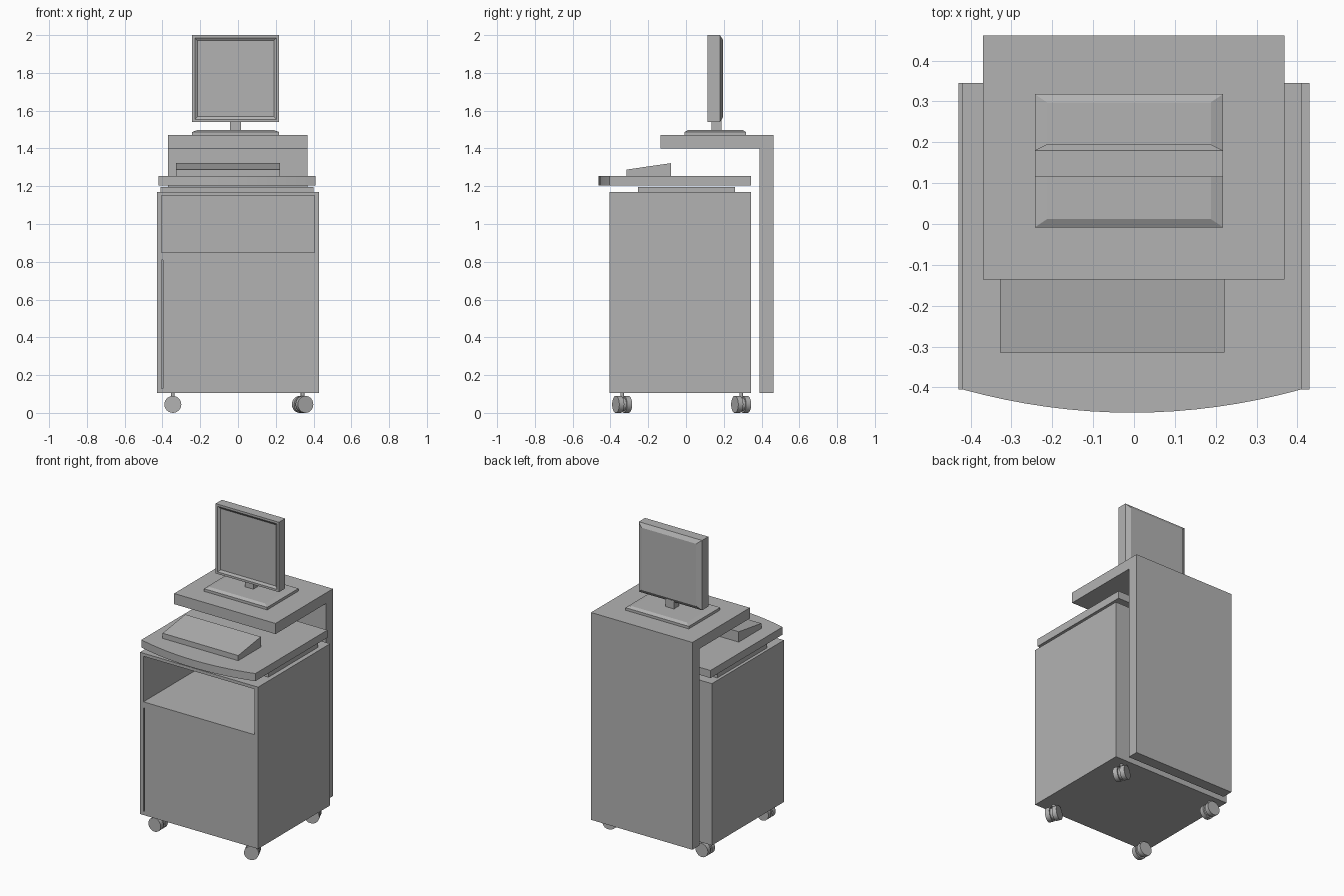
import bpy, bmesh, math
from mathutils import Matrix, Vector

if "Cube" in bpy.data.objects:
    bpy.data.objects.remove(bpy.data.objects["Cube"], do_unlink=True)

GREY = (0.45, 0.45, 0.45, 1)
grey = bpy.data.materials.new("plain grey")
grey.use_nodes = True
grey.diffuse_color = GREY
grey.node_tree.nodes["Principled BSDF"].inputs["Base Color"].default_value = GREY


def finish(name, bm):
    bmesh.ops.recalc_face_normals(bm, faces=bm.faces)
    mesh = bpy.data.meshes.new(name)
    bm.to_mesh(mesh)
    bm.free()
    mesh.materials.append(grey)
    ob = bpy.data.objects.new(name, mesh)
    bpy.context.collection.objects.link(ob)
    return ob


def box_bm(x, y, z):
    bm = bmesh.new()
    bmesh.ops.create_cube(bm, size=1)
    for v in bm.verts:
        v.co = [lo + (hi - lo) * (c + 0.5) for (lo, hi), c in zip((x, y, z), v.co)]
    return bm


def box(name, x, y, z):
    return finish(name, box_bm(x, y, z))


def prism(name, points, axis, lo, hi):
    """Extrude a 2D outline along an axis ('x' or 'z')."""
    bm = bmesh.new()
    place = (lambda a, b: (lo, a, b)) if axis == "x" else (lambda a, b: (a, b, lo))
    face = bm.faces.new([bm.verts.new(place(a, b)) for a, b in points])
    out = bmesh.ops.extrude_face_region(bm, geom=[face])["geom"]
    move = Vector((hi - lo, 0, 0)) if axis == "x" else Vector((0, 0, hi - lo))
    bmesh.ops.translate(bm, vec=move, verts=[g for g in out if isinstance(g, bmesh.types.BMVert)])
    return finish(name, bm)


def face_towards(bm, direction):
    bm.normal_update()
    return max(bm.faces, key=lambda f: f.normal.dot(Vector(direction)))


def taper(bm, direction, insets, rise):
    """Extrude one face outward and shrink it into a sloping edge."""
    face = face_towards(bm, direction)
    new = bmesh.ops.extrude_discrete_faces(bm, faces=[face])["faces"][0]
    mid = new.calc_center_median()
    for v in new.verts:
        for i, amount in enumerate(insets):
            if amount:
                v.co[i] -= math.copysign(amount, v.co[i] - mid[i])
        v.co += Vector(direction) * rise


def cut(target, cutter):
    mod = target.modifiers.new("cut", "BOOLEAN")
    mod.operation, mod.solver, mod.object = "DIFFERENCE", "EXACT", cutter
    cutter.hide_render = True
    bpy.context.view_layer.objects.active = target
    bpy.ops.object.modifier_apply(modifier=mod.name)
    bpy.data.objects.remove(cutter, do_unlink=True)


# Cabinet with an open compartment and the narrow gap beside the door
cabinet = box("cabinet", (-0.43, 0.43), (-0.405, 0.345), (0.105, 1.17))
cut(cabinet, box("compartment", (-0.405, 0.405), (-0.5, 0.32), (0.85, 1.15)))
cut(cabinet, box("door_gap", (-0.405, -0.398), (-0.5, -0.38), (0.13, 0.81)))

# Sliding tray with a bowed front edge
box("tray_slide", (-0.41, 0.40), (-0.255, 0.26), (1.17, 1.197))
steps = 16
arc = []
for i in range(steps + 1):
    t = -1 + 2 * i / steps
    arc.append((0.415 * t - 0.005, -0.462 + 0.057 * t * t))
prism("tray", arc + [(0.41, 0.345), (-0.42, 0.345)], "z", 1.204, 1.254)

# Wedge keyboard
prism("keyboard", [(-0.315, 1.254), (-0.08, 1.254), (-0.08, 1.322), (-0.315, 1.288)],
      "x", -0.328, 0.222)

# Back panel and upper shelf in one angled piece
prism("monitor_stand", [(0.39, 0.105), (0.462, 0.105), (0.462, 1.47), (-0.136, 1.47),
                        (-0.136, 1.40), (0.39, 1.40)], "x", -0.37, 0.368)

# Monitor foot and neck
foot = box_bm((-0.243, 0.218), (-0.008, 0.318), (1.47, 1.487))
taper(foot, (0, 0, 1), (0.03, 0.02, 0), 0.011)
finish("monitor_foot", foot)
box("monitor_neck", (-0.043, 0.017), (0.135, 0.187), (1.49, 1.55))

# Monitor with sloped back edges and a recessed screen
monitor = box_bm((-0.243, 0.218), (0.115, 0.18), (1.54, 2.0))
taper(monitor, (0, 1, 0), (0.032, 0, 0.025), 0.016)
screen = face_towards(monitor, (0, -1, 0))
bmesh.ops.inset_region(monitor, faces=[screen], thickness=0.02)
bmesh.ops.inset_region(monitor, faces=[screen], thickness=0.02, depth=-0.01)
finish("monitor", monitor)


# Twin wheel casters
def caster(name, x, y, turn):
    bm = bmesh.new()
    lying = Matrix.Rotation(math.pi / 2, 4, "X")
    for offset, radius, depth in ((-0.023, 0.045, 0.029), (0.023, 0.045, 0.029), (0, 0.036, 0.02)):
        bmesh.ops.create_cone(bm, cap_ends=True, segments=24, radius1=radius, radius2=radius,
                              depth=depth, matrix=Matrix.Translation((0, offset, 0.045)) @ lying)
    bmesh.ops.create_cone(bm, cap_ends=True, segments=12, radius1=0.01, radius2=0.01,
                          depth=0.04, matrix=Matrix.Translation((0, 0, 0.09)))
    ob = finish(name, bm)
    ob.location = (x, y, 0)
    ob.rotation_euler.z = math.radians(turn)
    bpy.ops.object.select_all(action="DESELECT")
    ob.select_set(True)
    bpy.context.view_layer.objects.active = ob
    bpy.ops.object.shade_smooth_by_angle(angle=math.radians(35))


for end, y in (("front", -0.338), ("back", 0.292)):
    caster(end + "_right_caster", -0.345, y, 0)
    caster(end + "_left_caster", 0.342, y, 25)
